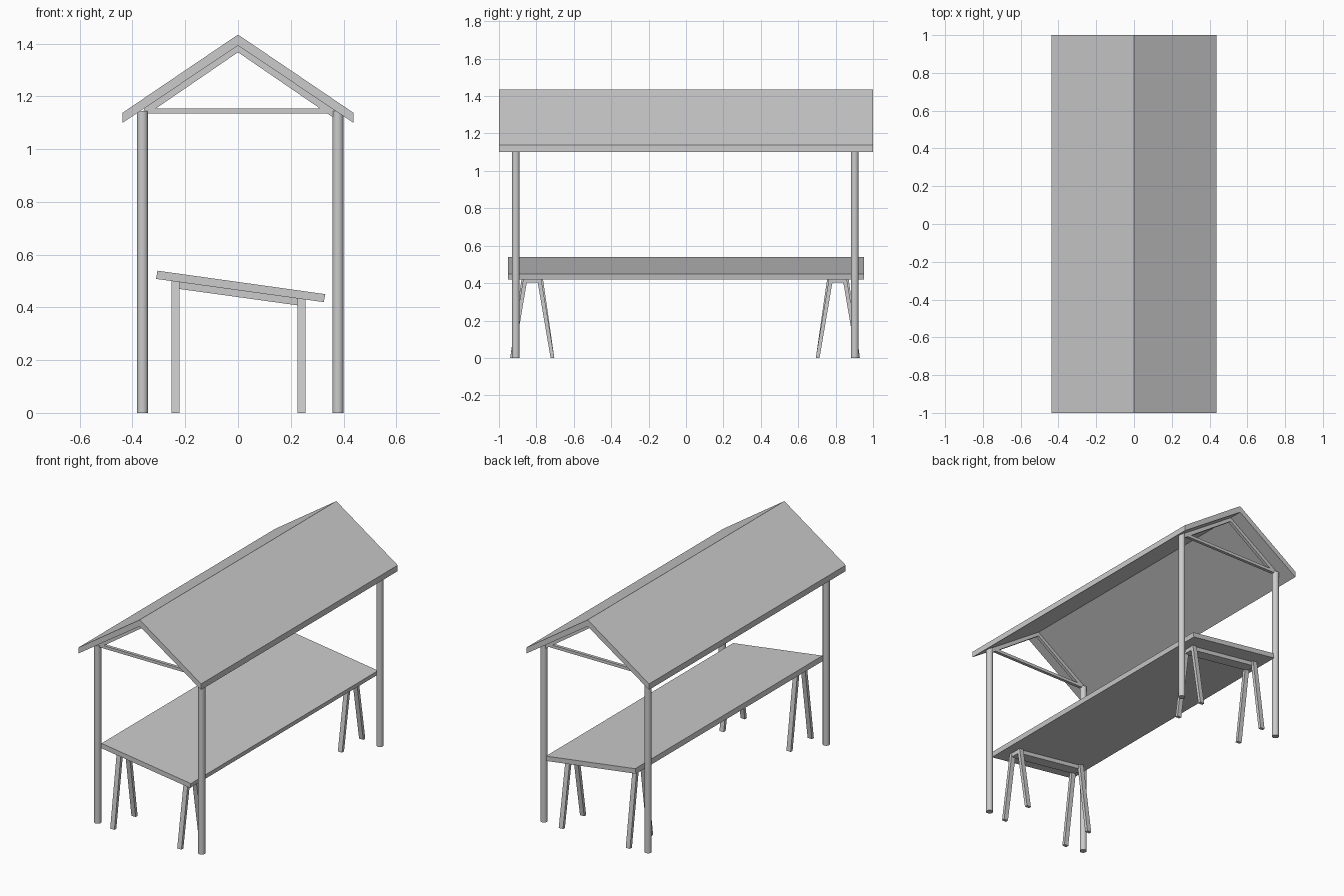
import bpy
import bmesh

if "Cube" in bpy.data.objects:
    bpy.data.objects.remove(bpy.data.objects["Cube"])


def prism(name, profile, axis, lo, hi):
    """Extrude a 2D profile: axis 'y' takes (x, z) points, axis 'x' takes (y, z)."""
    def place(p, t):
        return (p[0], t, p[1]) if axis == 'y' else (t, p[0], p[1])
    bm = bmesh.new()
    face = bm.faces.new([bm.verts.new(place(p, lo)) for p in profile])
    ext = bmesh.ops.extrude_face_region(bm, geom=[face])
    moved = [g for g in ext['geom'] if isinstance(g, bmesh.types.BMVert)]
    d = hi - lo
    bmesh.ops.translate(bm, verts=moved, vec=(0, d, 0) if axis == 'y' else (d, 0, 0))
    bmesh.ops.recalc_face_normals(bm, faces=bm.faces[:])
    mesh = bpy.data.meshes.new(name)
    bm.to_mesh(mesh)
    bm.free()
    ob = bpy.data.objects.new(name, mesh)
    bpy.context.collection.objects.link(ob)
    return ob


# Gabled roof
prism("roof", [(-0.437, 1.10), (-0.437, 1.138), (0, 1.434), (0.437, 1.138),
               (0.437, 1.10), (0, 1.392)], 'y', -1, 1)

# Round posts with a gable truss at each end
for end, y in (("front", -0.91), ("back", 0.902)):
    for side, x in (("left", -0.362), ("right", 0.379)):
        bpy.ops.mesh.primitive_cylinder_add(vertices=24, radius=0.021, depth=1.145,
                                            location=(x, y, 0.5725))
        bpy.context.object.name = f"{end}_{side}_post"
        bpy.ops.object.shade_smooth_by_angle()
    prism(f"{end}_rafters", [(-0.355, 1.124), (-0.355, 1.158), (0, 1.395),
                             (0.372, 1.146), (0.372, 1.112), (0, 1.367)],
          'y', y - 0.01, y + 0.01)
    prism(f"{end}_tie_beam", [(-0.36, 1.135), (0.375, 1.135),
                              (0.355, 1.154), (-0.355, 1.154)], 'y', y - 0.01, y + 0.01)

# Sloping table top
prism("table_top", [(-0.311, 0.508), (0.325, 0.42), (0.331, 0.45), (-0.305, 0.539)],
      'y', -0.952, 0.952)


def under_top(x):
    """Height of the underside of the table top."""
    return 0.42 + (0.325 - x) * 0.1384


# Trestles: a sloping bearer with two splayed legs at either end
for end, y in (("front", -0.822), ("back", 0.812)):
    l, r = -0.25, 0.253
    zl, zr = under_top(l), under_top(r)
    prism(f"{end}_trestle_bearer", [(l, zl - 0.026), (r, zr - 0.026),
                                    (r, zr + 0.002), (l, zl + 0.002)],
          'y', y - 0.036, y + 0.036)
    for side, x in (("left", -0.237), ("right", 0.24)):
        top = under_top(x) + 0.003
        for tag, s in (("outer", -1), ("inner", 1)):
            prism(f"{end}_{side}_{tag}_leg",
                  [(y + s * 0.098, 0), (y + s * 0.118, 0),
                   (y + s * 0.046, top), (y + s * 0.024, top)],
                  'x', x - 0.015, x + 0.015)
